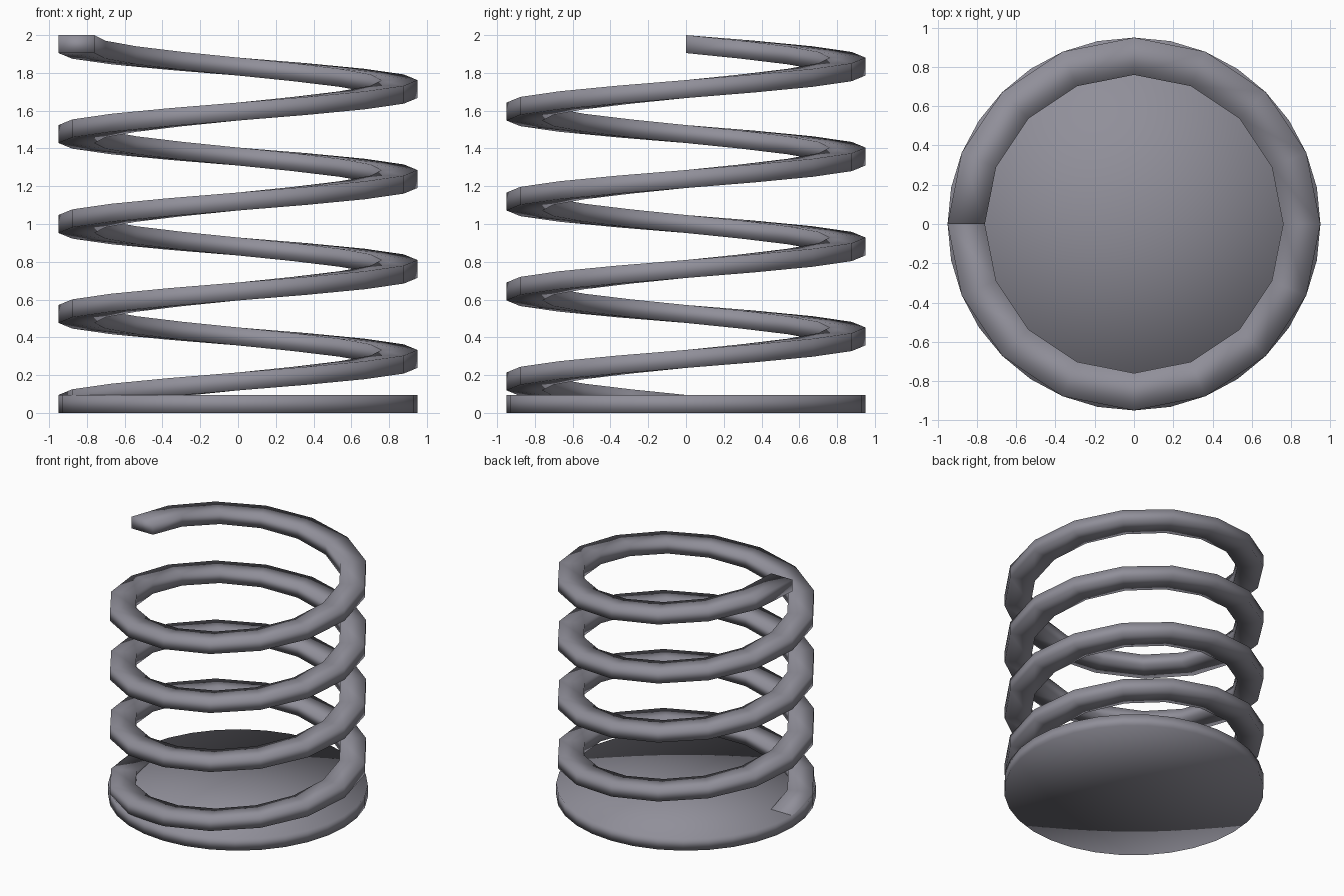
import bpy, bmesh, math

if "Cube" in bpy.data.objects:
    bpy.data.objects.remove(bpy.data.objects["Cube"])

R_OUT, R_IN, THICK = 0.95, 0.76, 0.095
TURNS, STEPS, TOTAL = 4, 16, 2.0
PITCH = (TOTAL - THICK) / TURNS

steel = bpy.data.materials.new("steel grey")
steel.diffuse_color = (0.28, 0.275, 0.32, 1.0)
steel.use_nodes = True
steel.node_tree.nodes["Principled BSDF"].inputs["Base Color"].default_value = steel.diffuse_color


def finish(bm, name):
    bmesh.ops.recalc_face_normals(bm, faces=bm.faces)
    for f in bm.faces:
        f.smooth = True
    mesh = bpy.data.meshes.new(name)
    bm.to_mesh(mesh)
    bm.free()
    mesh.materials.append(steel)
    ob = bpy.data.objects.new(name, mesh)
    bpy.context.collection.objects.link(ob)
    return ob


# Coil: rectangular section swept upwards, fully smooth shaded
bm = bmesh.new()
profile = [(R_OUT, 0), (R_OUT, THICK), (R_IN, THICK), (R_IN, 0)]
rings = []
for i in range(TURNS * STEPS + 1):
    a = math.pi + 2 * math.pi * i / STEPS
    lift = PITCH * i / STEPS
    rings.append([bm.verts.new((r * math.cos(a), r * math.sin(a), z + lift))
                  for r, z in profile])
for lo, hi in zip(rings, rings[1:]):
    for k in range(4):
        n = (k + 1) % 4
        bm.faces.new((lo[k], lo[n], hi[n], hi[k]))
bm.faces.new(rings[0])
bm.faces.new(rings[-1])
finish(bm, "spring_coil")

# Base disc: smooth shaded with fan caps
bm = bmesh.new()
bmesh.ops.create_cone(bm, cap_ends=True, cap_tris=True, segments=32,
                      radius1=R_OUT, radius2=R_OUT, depth=THICK)
bmesh.ops.translate(bm, verts=bm.verts, vec=(0, 0, THICK / 2))
finish(bm, "base_disc")
